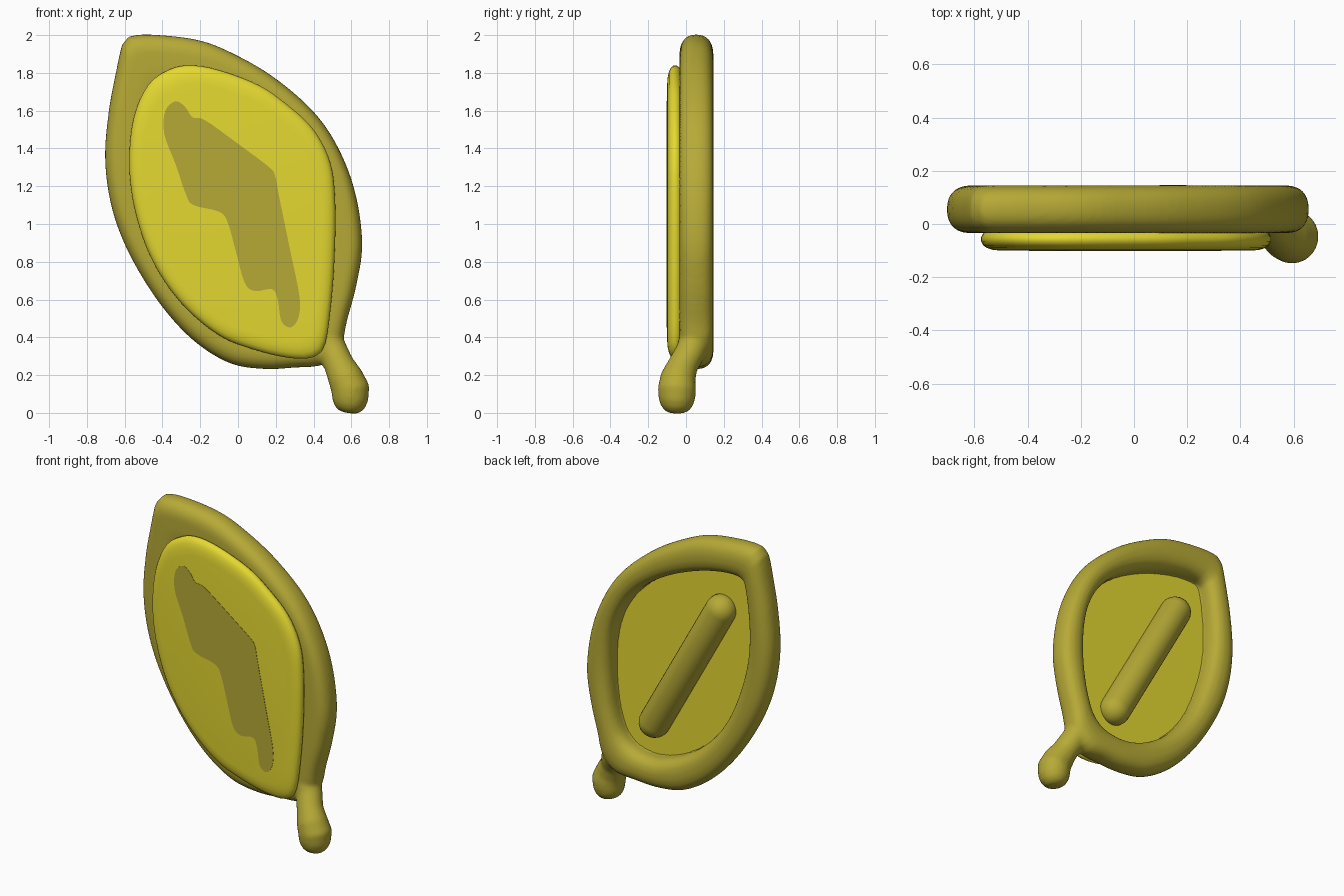
import bpy, bmesh, math
from mathutils import Vector

if "Cube" in bpy.data.objects:
    bpy.data.objects.remove(bpy.data.objects["Cube"])

CX, CZ, N = -0.03, 1.05, 120      # hub of the leaf outlines, points around


def material(name, rgb):
    m = bpy.data.materials.new(name)
    m.diffuse_color = (*rgb, 1)
    m.use_nodes = True
    m.node_tree.nodes["Principled BSDF"].inputs["Base Color"].default_value = m.diffuse_color
    return m


OLIVE = material("olive", (0.47, 0.40, 0.037))
YELLOW = material("yellow", (0.78, 0.69, 0.030))


def smooth_loop(pts, steps=6):
    """Closed Catmull-Rom curve through 2D points."""
    out, n = [], len(pts)
    p = [Vector(q) for q in pts]
    for i in range(n):
        a, b, c, d = (p[(i + k) % n] for k in (-1, 0, 1, 2))
        for s in range(steps):
            t = s / steps
            out.append(0.5 * (2 * b + (c - a) * t + (2 * a - 5 * b + 4 * c - d) * t * t
                              + (3 * b - a - 3 * c + d) * t ** 3))
    return out


def polar(pts):
    """Resample an outline at N even angles around the hub."""
    hub, loop = Vector((CX, CZ)), smooth_loop(pts)
    res = []
    for i in range(N):
        a = 2 * math.pi * i / N
        d = Vector((math.cos(a), math.sin(a)))
        best = 0
        for j in range(len(loop)):
            p, q = loop[j] - hub, loop[(j + 1) % len(loop)] - hub
            e = q - p
            den = d.x * e.y - d.y * e.x
            if abs(den) < 1e-9:
                continue
            r = (p.x * e.y - p.y * e.x) / den
            u = (p.x * d.y - p.y * d.x) / den
            if r > 0 and -1e-6 <= u <= 1 + 1e-6:
                best = max(best, r)
        res.append(hub + d * best)
    return res


def shade(ob, angle):
    bpy.ops.object.select_all(action='DESELECT')
    ob.select_set(True)
    bpy.context.view_layer.objects.active = ob
    bpy.ops.object.shade_smooth_by_angle(angle=math.radians(angle))


def loft(name, rings, mat, wrap=False, angle=50):
    """Skin rings of 3D points; capped ends unless wrapped."""
    bm = bmesh.new()
    vr = [[bm.verts.new(p) for p in r] for r in rings]
    pairs = list(zip(vr, vr[1:])) + ([(vr[-1], vr[0])] if wrap else [])
    for a, b in pairs:
        n = len(a)
        for i in range(n):
            bm.faces.new((a[i], a[(i + 1) % n], b[(i + 1) % n], b[i]))
    if not wrap:
        bm.faces.new(vr[0])
        bm.faces.new(vr[-1])
    bmesh.ops.recalc_face_normals(bm, faces=bm.faces)
    me = bpy.data.meshes.new(name)
    bm.to_mesh(me)
    bm.free()
    me.materials.append(mat)
    ob = bpy.data.objects.new(name, me)
    bpy.context.collection.objects.link(ob)
    shade(ob, angle)
    return ob


def tube(name, path, mat, sides=24):
    """Round tube along (centre, radius) stations."""
    rings = []
    for i, (c, r) in enumerate(path):
        c = Vector(c)
        t = (Vector(path[min(i + 1, len(path) - 1)][0]) - Vector(path[max(i - 1, 0)][0])).normalized()
        u = t.cross(Vector((0, 1, 0))).normalized()
        v = t.cross(u)
        rings.append([c + r * (math.cos(k) * u + math.sin(k) * v)
                      for k in (2 * math.pi * j / sides for j in range(sides))])
    return loft(name, rings, mat, angle=80)


# Leaf-shaped rim: superellipse section between outer and inner outlines,
# reaching further in at the front where it backs the plate
outer = polar([(-0.61, 1.965), (-0.575, 1.995), (-0.45, 2.003), (-0.2, 1.972), (0.0, 1.89), (0.2, 1.77),
               (0.4, 1.595), (0.53, 1.405), (0.62, 1.17), (0.658, 0.9), (0.628, 0.68), (0.575, 0.48),
               (0.545, 0.35), (0.45, 0.255), (0.3, 0.24), (0.14, 0.232), (-0.05, 0.265), (-0.25, 0.395),
               (-0.43, 0.6), (-0.585, 0.86), (-0.672, 1.1), (-0.704, 1.35), (-0.684, 1.6), (-0.647, 1.8)])
inner = polar([(-0.45, 1.78), (-0.2, 1.75), (0.1, 1.63), (0.32, 1.46), (0.45, 1.23), (0.485, 0.95),
               (0.455, 0.65), (0.37, 0.475), (0.2, 0.42), (0.0, 0.47), (-0.2, 0.605), (-0.37, 0.82),
               (-0.49, 1.13), (-0.53, 1.4), (-0.505, 1.7)])
hub = Vector((CX, CZ))
rings = []
for k in range(32):
    a = 2 * math.pi * k / 32
    c, s = (math.copysign(abs(f(a)) ** 0.85, f(a)) for f in (math.cos, math.sin))
    grow = 0.17 if c < 0 and s < -0.45 else 0
    rings.append([Vector((m.x, 0.055 + 0.09 * s, m.y))
                  for m in (i.lerp(hub, grow).lerp(o, 0.5 + 0.5 * c) for o, i in zip(outer, inner))])
rim = loft("leaf_rim_and_stem", rings, OLIVE, wrap=True, angle=60)

# Stem flaring into a blunt knob, fused with the rim
stem = tube("stem", [((0.42, 0.06, 0.50), 0.05), ((0.46, 0.055, 0.41), 0.085),
                     ((0.502, 0.025, 0.325), 0.08), ((0.535, -0.015, 0.255), 0.08),
                     ((0.57, -0.042, 0.185), 0.094), ((0.596, -0.048, 0.125), 0.102),
                     ((0.594, -0.048, 0.075), 0.097), ((0.589, -0.048, 0.04), 0.086),
                     ((0.584, -0.048, 0.012), 0.064), ((0.582, -0.048, 0.0), 0.035)], OLIVE)
bpy.ops.object.select_all(action='DESELECT')
stem.select_set(True)
rim.select_set(True)
bpy.context.view_layer.objects.active = rim
bpy.ops.object.join()
mod = rim.modifiers.new("fuse", 'REMESH')
mod.mode, mod.voxel_size, mod.use_smooth_shade = 'VOXEL', 0.012, True
mod = rim.modifiers.new("blend", 'SMOOTH')
mod.factor, mod.iterations = 0.5, 8
for m in ("fuse", "blend"):
    bpy.ops.object.modifier_apply(modifier=m)
shade(rim, 80)

# Panel closing the recess at the back
mid = [i.lerp(o, 0.4) for i, o in zip(inner, outer)]
loft("back_panel", [[Vector((p.x, y, p.y)) for p in mid] for y in (0.005, 0.025)], YELLOW)

# Raised front plate
plate = polar([(-0.27, 1.84), (-0.12, 1.82), (0.1, 1.74), (0.25, 1.64), (0.4, 1.5), (0.49, 1.32),
               (0.515, 1.1), (0.51, 0.8), (0.49, 0.55), (0.46, 0.36), (0.40, 0.295), (0.28, 0.29),
               (0.1, 0.33), (-0.1, 0.41), (-0.3, 0.58), (-0.45, 0.8), (-0.54, 1.05), (-0.575, 1.3),
               (-0.555, 1.55), (-0.48, 1.73), (-0.38, 1.81)])
section = [(0.87, -0.1), (0.92, -0.097), (0.96, -0.09), (0.985, -0.08), (1, -0.065),
           (1, -0.05), (0.985, -0.035), (0.95, -0.02), (0.92, 0.01)]
loft("front_plate", [[Vector((CX + (p.x - CX) * s, y, CZ + (p.y - CZ) * s)) for p in plate]
                     for s, y in section], YELLOW)

# Painted jagged stripe on the plate
stripe = smooth_loop([(-0.33, 1.65), (-0.28, 1.62), (-0.24, 1.565), (-0.175, 1.55), (0.0, 1.425),
                      (0.16, 1.305), (0.195, 1.26), (0.215, 1.16), (0.27, 0.89), (0.325, 0.62),
                      (0.32, 0.505), (0.28, 0.453), (0.23, 0.485), (0.21, 0.6), (0.18, 0.655),
                      (0.09, 0.645), (0.035, 0.69), (-0.01, 0.85), (-0.055, 1.01), (-0.1, 1.065),
                      (-0.235, 1.1), (-0.275, 1.155), (-0.33, 1.315), (-0.39, 1.475), (-0.385, 1.6)], 4)
loft("front_stripe", [[Vector((p.x, y, p.y)) for p in stripe] for y in (-0.102, -0.097)], OLIVE)

# Rounded bar on the back
a, b, r = Vector((-0.335, 0.045, 1.59)), Vector((0.24, 0.05, 0.555)), 0.097
d = (b - a).normalized()
cap = [math.pi / 2 * k / 6 for k in range(7)]
bar = [(a + d * r * (1 - math.sin(t)), max(r * math.cos(t), 0.004)) for t in reversed(cap)]
bar += [(b - d * r * (1 - math.sin(t)), max(r * math.cos(t), 0.004)) for t in cap]
tube("back_bar", bar, OLIVE)
